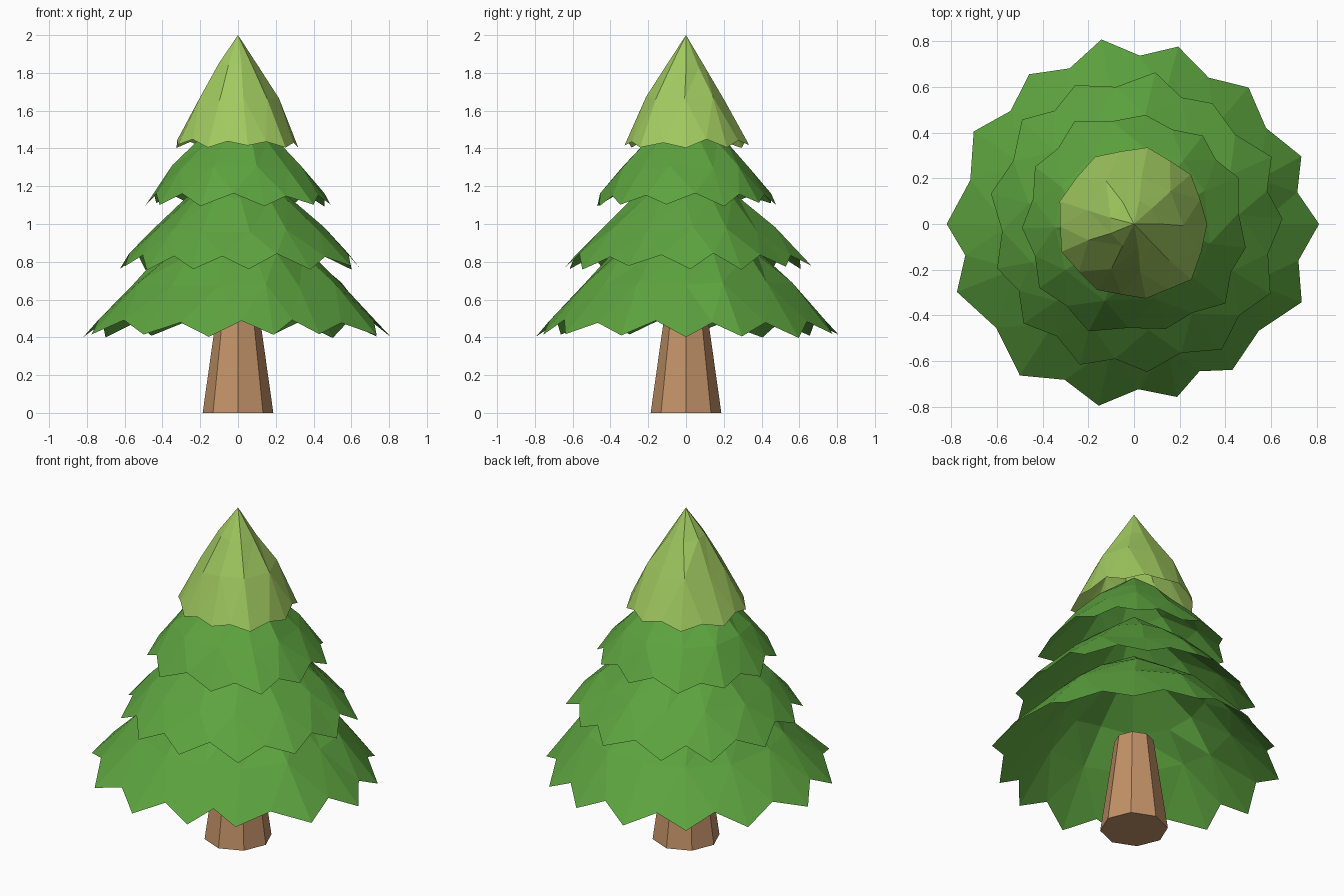
import bpy, bmesh, math, random
from mathutils import Vector

random.seed(4)
cube = bpy.data.objects.get("Cube")
if cube:
    bpy.data.objects.remove(cube, do_unlink=True)


def material(name, colour):
    mat = bpy.data.materials.new(name)
    mat.use_nodes = True
    mat.diffuse_color = (*colour, 1)
    bsdf = next(n for n in mat.node_tree.nodes if n.type == 'BSDF_PRINCIPLED')
    bsdf.inputs["Base Color"].default_value = (*colour, 1)
    return mat


def finish(name, bm, mat):
    bmesh.ops.recalc_face_normals(bm, faces=bm.faces)
    mesh = bpy.data.meshes.new(name)
    bm.to_mesh(mesh)
    bm.free()
    mesh.materials.append(mat)
    obj = bpy.data.objects.new(name, mesh)
    bpy.context.collection.objects.link(obj)
    return obj


def polar(degrees, radius, z):
    a = math.radians(degrees)
    return Vector((radius * math.cos(a), radius * math.sin(a), z))


def branch_tier(name, mat, tips, tip_z, notch_rise, notch_scale, rings, apex_z):
    """Hollow faceted skirt: zigzag rim, narrowing rings, pointed top."""
    bm = bmesh.new()
    n = len(tips)
    tip_verts, notch_verts = [], []
    for i, (angle, radius) in enumerate(tips):
        next_angle, next_radius = tips[(i + 1) % n]
        middle = angle + ((next_angle - angle) % 360) / 2
        notch_r = (radius + next_radius) / 2 * notch_scale
        tip_verts.append(bm.verts.new(polar(angle, radius, tip_z + random.uniform(-.01, .015))))
        notch_verts.append(bm.verts.new(polar(middle, notch_r, tip_z + notch_rise + random.uniform(-.01, .01))))

    # Rings above the rim, slightly uneven
    loops = []
    for radius, z in rings:
        loops.append([bm.verts.new(polar(a + random.uniform(-3, 3),
                                         radius * random.uniform(.97, 1.04), z + random.uniform(-.015, .015)))
                      for a, _ in tips])
    apex = bm.verts.new((0, 0, apex_z))

    first = loops[0]
    for i in range(n):
        j = (i + 1) % n
        bm.faces.new((tip_verts[i], notch_verts[i], first[i]))
        bm.faces.new((notch_verts[i], first[j], first[i]))
        bm.faces.new((notch_verts[i], tip_verts[j], first[j]))
        for low, high in zip(loops, loops[1:]):
            bm.faces.new((low[i], low[j], high[j]))
            bm.faces.new((low[i], high[j], high[i]))
        bm.faces.new((loops[-1][i], loops[-1][j], apex))
    return finish(name, bm, mat)


bark = material("bark_brown", (.55, .29, .14))
leaf = material("leaf_green", (.11, .37, .05))
fresh = material("fresh_yellow_green", (.35, .58, .115))

# Trunk: tapered octagon
bm = bmesh.new()
bmesh.ops.create_cone(bm, cap_ends=True, segments=8, radius1=.187, radius2=.108, depth=.56)
bmesh.ops.translate(bm, verts=bm.verts, vec=(0, 0, .28))
finish("trunk", bm, bark)

# Tips are (angle, radius) pairs around each skirt
lower = [(0, .81), (22, .79), (50, .78), (76, .8), (100, .82), (125, .8), (150, .81),
         (180, .82), (201, .83), (233, .83), (259, .81), (284, .78), (304, .77), (335, .81)]
middle = [(2, .65), (26, .67), (57, .63), (82, .67), (113, .66), (137, .67), (168, .64),
          (198, .63), (222, .65), (249, .66), (275, .65), (305, .67), (333, .67)]
upper = [(24, .5), (52, .49), (84, .48), (120, .52), (150, .5), (182, .49),
         (214, .5), (247, .51), (287, .48), (319, .53), (348, .5)]
crown = [(0, .32), (41, .33), (80, .34), (120, .34), (163, .34),
         (201, .34), (241, .33), (279, .33), (316, .35)]

branch_tier("lower_branches", leaf, lower, .405, .08, .91, [(.56, .68), (.4, .84)], 1.1)
branch_tier("middle_branches", leaf, middle, .765, .07, .91, [(.46, .97), (.28, 1.14)], 1.35)
branch_tier("upper_branches", leaf, upper, 1.1, .055, .92, [(.35, 1.3), (.21, 1.43)], 1.6)
branch_tier("tree_top", fresh, crown, 1.405, .035, .95, [(.215, 1.66), (.105, 1.84)], 2)
